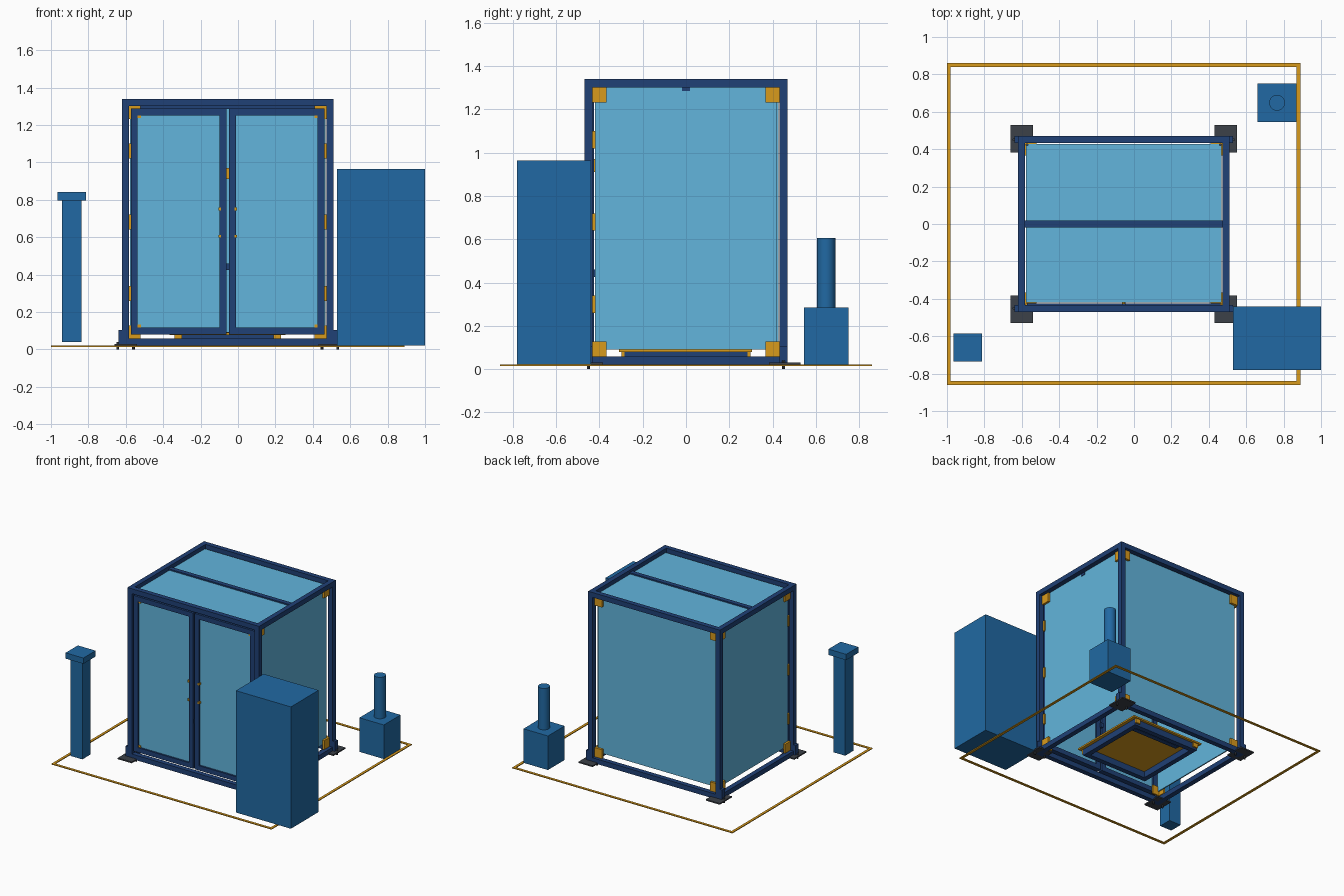
import bpy

if "Cube" in bpy.data.objects:
    bpy.data.objects.remove(bpy.data.objects["Cube"])


def mat(name, r, g, b):
    m = bpy.data.materials.new(name)
    m.diffuse_color = (r, g, b, 1)
    m.use_nodes = True
    m.node_tree.nodes["Principled BSDF"].inputs["Base Color"].default_value = m.diffuse_color
    return m


NAVY = mat("navy", 0.014, 0.052, 0.18)
GLASS = mat("light_blue", 0.122, 0.462, 0.716)
BLUE = mat("mid_blue", 0.015, 0.141, 0.366)
ORANGE = mat("orange", 0.694, 0.328, 0.012)
GREY = mat("dark_grey", 0.045, 0.053, 0.065)


def box(name, m, x, y, z):
    """Box from (min, max) pairs on each axis."""
    (x0, x1), (y0, y1), (z0, z1) = sorted(x), sorted(y), sorted(z)
    v = [(a, b, c) for a in (x0, x1) for b in (y0, y1) for c in (z0, z1)]
    f = [(0, 1, 3, 2), (4, 6, 7, 5), (0, 4, 5, 1), (2, 3, 7, 6), (0, 2, 6, 4), (1, 5, 7, 3)]
    me = bpy.data.meshes.new(name)
    me.from_pydata(v, [], f)
    me.materials.append(m)
    ob = bpy.data.objects.new(name, me)
    bpy.context.collection.objects.link(ob)
    return ob


def cyl(name, m, r, x, y, z0, z1, n=32):
    bpy.ops.mesh.primitive_cylinder_add(vertices=n, radius=r, depth=z1 - z0,
                                        location=(x, y, (z0 + z1) / 2))
    ob = bpy.context.object
    ob.name = name
    ob.data.materials.append(m)
    bpy.ops.object.shade_smooth_by_angle()
    return ob


CX, HX, HY = -0.055, 0.565, 0.47      # enclosure centre and half sizes
W, Z0, Z1 = 0.038, 0.02, 1.34         # profile width, bottom, top
IX, IY = HX - W, HY - W               # inner half sizes


def X(a, b):
    return (CX + a, CX + b)


# Corner posts, feet and anchor bolts
for sx in (-1, 1):
    for sy in (-1, 1):
        box("corner_post", NAVY, X(sx * IX, sx * HX), (sy * IY, sy * HY), (Z0, Z1))
        px, py = HX - W / 2, sy * (HY - W / 2)
        box("foot_plate", GREY, X(sx * (px - 0.06), sx * (px + 0.06)),
            (sy * 0.383, sy * 0.53), (0.02, 0.03))
        box("foot_flange", NAVY, X(sx * HX, sx * (HX + 0.018)),
            (py - 0.019, py + 0.019), (0.03, 0.105))
        for d in (-0.042, 0.042):
            cyl("anchor_bolt", GREY, 0.007, CX + sx * (px + d), py, 0, 0.04, 12)

# Horizontal rails
for z in ((Z0, Z0 + W), (Z1 - W, Z1)):
    for s in (-1, 1):
        box("long_rail", NAVY, X(-IX, IX), (s * IY, s * HY), z)
        box("side_rail", NAVY, X(s * IX, s * HX), (-IY, IY), z)
box("roof_cross_bar", NAVY, X(-IX, IX), (-0.018, 0.018), (1.285, 1.322))

# Panels: roof, two sides and back
PZ = (0.09, 1.304)
box("roof_panel", GLASS, X(-0.522, 0.522), (-0.42, 0.42), (1.304, 1.312))
for s in (-1, 1):
    box("side_panel", GLASS, X(s * 0.513, s * 0.522), (-0.42, 0.418), PZ)
box("back_panel", GLASS, X(-0.512, 0.512), (0.418, 0.427), PZ)

# Corner brackets inside the frame
B, T = 0.07, 0.012
for z in ((0.058, 0.058 + B), (1.302 - B, 1.302)):
    for sx in (-1, 1):
        for sy in (-1, 1):
            box("side_bracket", ORANGE, X(sx * (IX - 0.004), sx * (IX + T)),
                (sy * IY, sy * (IY - B + 0.005)), z)
            y = (0.428, 0.446) if sy > 0 else (-0.424, -0.412)
            box("end_bracket", ORANGE, X(sx * IX, sx * (IX - B + 0.008)), y, z)

# Double doors with frames, handles and hinges
DY, DZ, DW = (-0.462, -0.426), (0.08, 1.288), 0.037
for s in (-1, 1):
    a, b = 0.006, 0.518
    box("door_inner_stile", NAVY, X(s * a, s * (a + DW)), DY, DZ)
    box("door_outer_stile", NAVY, X(s * b, s * (b - DW)), DY, DZ)
    span = X(s * (a + DW), s * (b - DW))
    box("door_bottom_rail", NAVY, span, DY, (DZ[0], DZ[0] + DW))
    box("door_top_rail", NAVY, span, DY, (DZ[1] - DW, DZ[1]))
    box("door_panel", GLASS, span, (-0.448, -0.440), (DZ[0] + DW, DZ[1] - DW))
    for z in ((0.117, 0.132), (1.236, 1.251)):
        box("door_corner_bracket", ORANGE, X(s * (b - DW), s * (b - DW - 0.018)),
            (-0.455, -0.448), z)
    for z in (0.605, 0.75):
        box("handle_mount", ORANGE, X(s * 0.036, s * 0.05), (-0.468, -0.448),
            (z - 0.008, z + 0.008))
    for z in (0.30, 0.68, 1.06):
        box("door_hinge", ORANGE, X(s * 0.514, s * (IX + 0.004)), (-0.44, -0.418),
            (z - 0.04, z + 0.04))
box("door_latch", ORANGE, X(-0.008, 0.008), (-0.428, -0.41), (0.91, 0.97))
box("door_lock", NAVY, X(-0.01, 0.01), (-0.45, -0.415), (0.425, 0.46))

# Machine base with tray
H = 0.285
for s in (-1, 1):
    box("base_long_rail", NAVY, X(-H, H), (s * (H - W), s * H), (0.03, 0.078))
    box("base_side_rail", NAVY, X(s * (H - W), s * H), (-H + W, H - W), (0.03, 0.078))
    for t in (-1, 1):
        box("base_bracket", ORANGE, X(s * (H - 0.04), s * H), (t * H, t * (H + 0.012)),
            (0.045, 0.078))
box("base_tray", ORANGE, X(-0.31, 0.31), (-0.31, 0.305), (0.078, 0.09))
box("tray_slot_bar", NAVY, X(-0.2, 0.2), (0.155, 0.19), (0.07, 0.092))

# Floor marking
MX, MY, M, MZ = (-1.0, 0.89), 0.86, 0.02, (0.014, 0.02)
for s in (-1, 1):
    box("floor_line_long", ORANGE, MX, (s * MY, s * (MY - M)), MZ)
for x in ((MX[0], MX[0] + M), (MX[1] - M, MX[1])):
    box("floor_line_short", ORANGE, x, (-MY + M, MY - M), MZ)

# Control cabinet, operator pedestal and pump unit
box("control_cabinet", BLUE, (0.528, 1.0), (-0.78, -0.44), (0.02, 0.965))
box("pedestal_column", BLUE, (-0.94, -0.838), (-0.711, -0.609), (0.04, 0.797))
box("pedestal_head", BLUE, (-0.965, -0.813), (-0.735, -0.585), (0.797, 0.842))
box("unit_base", BLUE, (0.66, 0.87), (0.545, 0.75), (0.02, 0.284))
cyl("unit_column", BLUE, 0.042, 0.765, 0.648, 0.284, 0.605)
